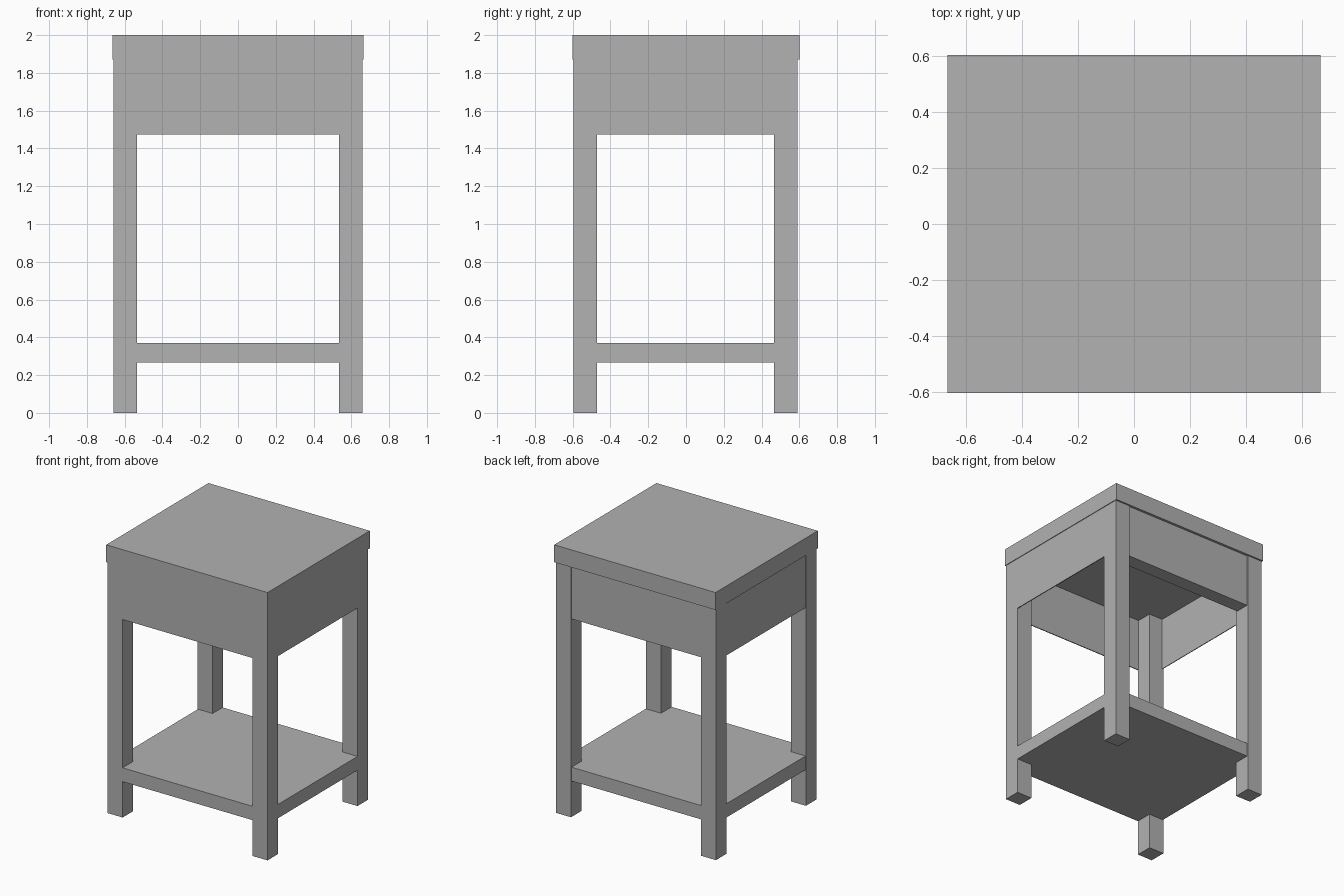
import bpy

cube = bpy.data.objects.get("Cube")
if cube:
    bpy.data.objects.remove(cube, do_unlink=True)

grey = bpy.data.materials.new("plain grey")
grey.use_nodes = True
COLOUR = (0.445, 0.445, 0.445, 1.0)
grey.diffuse_color = COLOUR
grey.node_tree.nodes["Principled BSDF"].inputs["Base Color"].default_value = COLOUR


def box(name, x, y, z):
    """Axis-aligned box from (min, max) pairs."""
    bpy.ops.mesh.primitive_cube_add(size=1, location=[(a + b) / 2 for a, b in (x, y, z)])
    ob = bpy.context.object
    ob.name = name
    ob.scale = [b - a for a, b in (x, y, z)]
    bpy.ops.object.transform_apply(location=False, rotation=False, scale=True)
    ob.data.materials.append(grey)
    return ob


TOP_Z = 1.87                 # underside of the table top
APRON = (1.475, TOP_Z)       # height range of the aprons
LEG_X = {"right": (-0.66, -0.535), "left": (0.535, 0.66)}
LEG_Y = {"front": (-0.595, -0.47), "back": (0.465, 0.59)}
INNER_X, INNER_Y = (-0.535, 0.535), (-0.47, 0.465)

# Table top
box("table_top", (-0.665, 0.665), (-0.602, 0.602), (TOP_Z, 2.0))

# Four square legs
for side, xs in LEG_X.items():
    for end, ys in LEG_Y.items():
        box(f"{end}_{side}_leg", xs, ys, (0, TOP_Z))

# Aprons: thin panels at the front and sides, a thick rail at the back
box("front_apron", INNER_X, (-0.595, -0.588), APRON)
box("left_apron", (0.653, 0.66), INNER_Y, APRON)
box("right_apron", (-0.656, -0.65), INNER_Y, APRON)
box("back_apron", INNER_X, (0.475, 0.583), APRON)

# Lower shelf: a cross-shaped board notched around the legs
SHELF = (0.267, 0.37)
box("shelf", INNER_X, (-0.595, 0.583), SHELF)
box("shelf_left_edge", (0.535, 0.66), INNER_Y, SHELF)
box("shelf_right_edge", (-0.656, -0.535), INNER_Y, SHELF)
